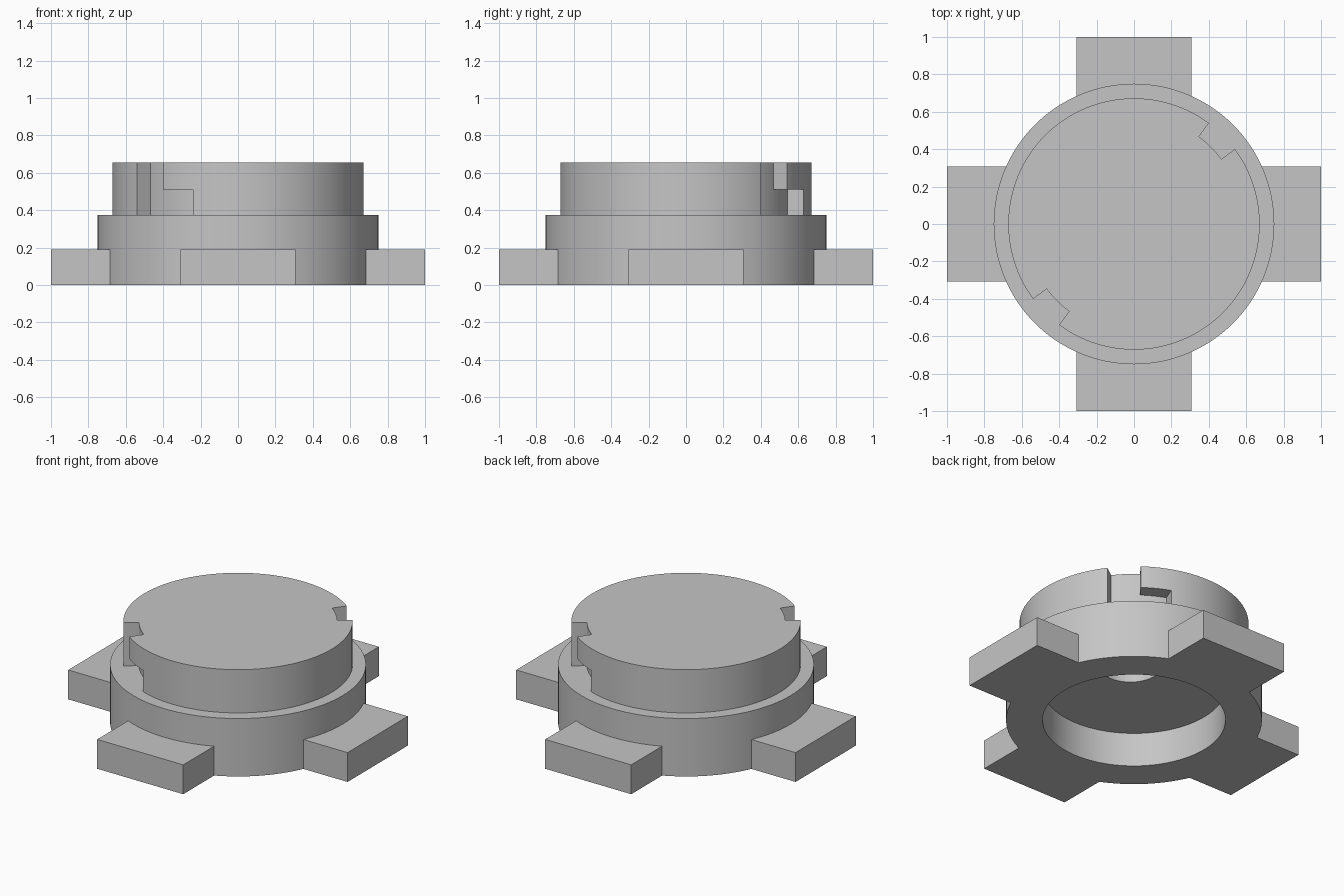
import bpy
import bmesh
from math import cos, sin, pi, radians

if "Cube" in bpy.data.objects:
    bpy.data.objects.remove(bpy.data.objects["Cube"], do_unlink=True)

grey = bpy.data.materials.new("plain grey")
grey.use_nodes = True
grey.diffuse_color = (0.56, 0.56, 0.56, 1)
grey.node_tree.nodes["Principled BSDF"].inputs["Base Color"].default_value = grey.diffuse_color


def prism(name, outline, z0, z1):
    """Extrude a counter-clockwise outline from z0 up to z1."""
    bm = bmesh.new()
    low = [bm.verts.new((x, y, z0)) for x, y in outline]
    high = [bm.verts.new((x, y, z1)) for x, y in outline]
    bm.faces.new(low[::-1])
    bm.faces.new(high)
    n = len(outline)
    for i in range(n):
        j = (i + 1) % n
        bm.faces.new((low[i], low[j], high[j], high[i]))
    mesh = bpy.data.meshes.new(name)
    bm.to_mesh(mesh)
    bm.free()
    mesh.materials.append(grey)
    ob = bpy.data.objects.new(name, mesh)
    bpy.context.collection.objects.link(ob)
    return ob


def arc(r, a0, a1, n):
    return [(r * cos(a0 + (a1 - a0) * i / n), r * sin(a0 + (a1 - a0) * i / n))
            for i in range(n + 1)]


def disc(r, n=128, cx=0, cy=0):
    return [(x + cx, y + cy) for x, y in arc(r, 0, 2 * pi, n)[:-1]]


def sector(a0, a1):
    """Ring sector reaching from the slot floor to beyond the plug wall."""
    a0, a1 = radians(a0), radians(a1)
    return arc(0.71, a0, a1, 12) + arc(0.582, a1, a0, 12)


def box(x0, x1, y0, y1):
    return [(x0, y0), (x1, y0), (x1, y1), (x0, y1)]


def combine(target, tool, operation):
    mod = target.modifiers.new(operation, 'BOOLEAN')
    mod.operation = operation
    mod.solver = 'EXACT'
    mod.object = tool
    bpy.context.view_layer.objects.active = target
    bpy.ops.object.modifier_apply(modifier=mod.name)
    bpy.data.objects.remove(tool, do_unlink=True)


# Upper plug with two L-shaped bayonet slots
plug = prism("plug", disc(0.672), 0.375, 0.655)
for turn in (0, 180):
    combine(plug, prism("entry_slot", sector(36.6 + turn, 53.4 + turn), 0.3, 0.75), 'DIFFERENCE')
    combine(plug, prism("locking_slot", sector(45 + turn, 69 + turn), 0.3, 0.512), 'DIFFERENCE')

# Round base with four arms
body = prism("bayonet_mount", disc(0.75), 0, 0.375)
combine(body, prism("side_arms", box(-1, 1, -0.308, 0.308), 0, 0.19), 'UNION')
combine(body, prism("front_back_arms", box(-0.308, 0.308, -1, 1), 0, 0.19), 'UNION')
combine(body, plug, 'UNION')

# Recess underneath, with a smaller keyed pocket in its ceiling
combine(body, prism("recess", disc(0.536), -0.1, 0.22), 'DIFFERENCE')
combine(body, prism("pocket", disc(0.18, 64, 0.175, 0.175), 0.1, 0.35), 'DIFFERENCE')
combine(body, prism("key_notch", box(0.2, 0.4, 0.135, 0.215), 0.1, 0.35), 'DIFFERENCE')

# Smooth round walls, sharp edges kept
bpy.ops.object.select_all(action='DESELECT')
body.select_set(True)
bpy.context.view_layer.objects.active = body
bpy.ops.object.shade_smooth_by_angle(angle=radians(30))
